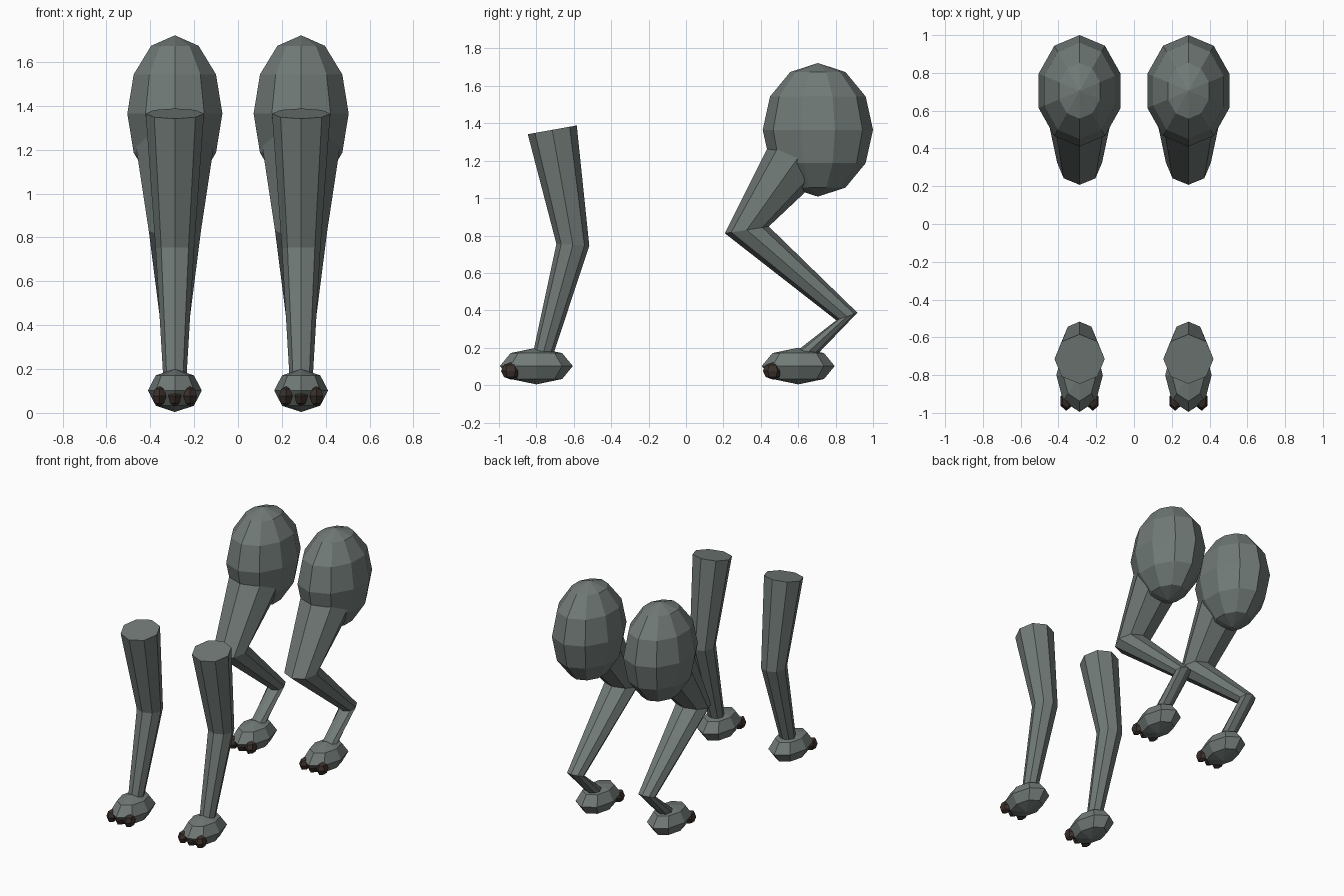
import bpy, bmesh, math
from mathutils import Vector, Matrix

if "Cube" in bpy.data.objects:
    bpy.data.objects.remove(bpy.data.objects["Cube"])

LEG_X = 0.288


def material(name, rgb):
    m = bpy.data.materials.new(name)
    m.diffuse_color = (*rgb, 1.0)
    m.use_nodes = True
    m.node_tree.nodes["Principled BSDF"].inputs["Base Color"].default_value = m.diffuse_color
    return m


hide = material("grey_green_hide", (0.165, 0.195, 0.185))
claw = material("dark_brown_claw", (0.045, 0.030, 0.024))


def finish(name, bm, mat):
    bmesh.ops.recalc_face_normals(bm, faces=bm.faces)
    mesh = bpy.data.meshes.new(name)
    bm.to_mesh(mesh)
    bm.free()
    mesh.materials.append(mat)
    ob = bpy.data.objects.new(name, mesh)
    bpy.context.collection.objects.link(ob)
    return ob


def ellipsoid(name, centre, radii, segments, rings, mat):
    """Flat-shaded ellipsoid with a vertex column on the front and back."""
    bm = bmesh.new()
    bmesh.ops.create_uvsphere(bm, u_segments=segments, v_segments=rings, radius=1)
    start = max(bm.verts, key=lambda v: (round(v.co.xy.length, 3), v.co.y)).co
    turn = math.pi / 2 - math.atan2(start.y, start.x)
    bm.transform(Matrix.Translation(centre) @ Matrix.Diagonal((*radii, 1))
                 @ Matrix.Rotation(turn, 4, 'Z'))
    return finish(name, bm, mat)


def limb(name, x, path, sides=8):
    """Tapered tube through (y, z, radius) joints."""
    bm = bmesh.new()
    pts = [Vector((x, y, z)) for y, z, r in path]
    rings = []
    for i, p in enumerate(pts):
        t = (pts[min(i + 1, len(pts) - 1)] - pts[max(i - 1, 0)]).normalized()
        u = Vector((1, 0, 0))
        w = t.cross(u)
        r = path[i][2]
        angles = [2 * math.pi * k / sides for k in range(sides)]
        rings.append([bm.verts.new(p + r * (math.cos(a) * u + math.sin(a) * w))
                      for a in angles])
    for a, b in zip(rings, rings[1:]):
        for k in range(sides):
            n = (k + 1) % sides
            bm.faces.new((a[k], a[n], b[n], b[k]))
    bm.faces.new(rings[0])
    bm.faces.new(rings[-1])
    return finish(name, bm, hide)


def paw(name, x, y):
    ellipsoid(name, (x, y, 0.102), (0.123, 0.195, 0.098), 8, 4, hide)
    # three claws along the front of the paw
    for i, dx in enumerate((-0.07, 0, 0.07)):
        ellipsoid(f"{name}_claw_{i + 1}", (x + dx, y - 0.137, 0.076),
                  (0.035, 0.052, 0.046), 6, 4, claw)


for side, s in (("left", -1), ("right", 1)):
    x = s * LEG_X
    # front leg: shoulder, elbow, wrist
    limb(f"front_leg_{side}", x,
         [(-0.715, 1.365, 0.133), (-0.605, 0.75, 0.088), (-0.78, 0.11, 0.05)])
    paw(f"front_paw_{side}", x, -0.80)
    # back leg: hip, knee, hock, ankle
    limb(f"back_leg_{side}", x,
         [(0.705, 1.365, 0.20), (0.325, 0.83, 0.119),
          (0.86, 0.367, 0.06), (0.58, 0.11, 0.05)])
    ellipsoid(f"haunch_{side}", (x, 0.705, 1.365), (0.228, 0.295, 0.357), 10, 6, hide)
    paw(f"back_paw_{side}", x, 0.60)
